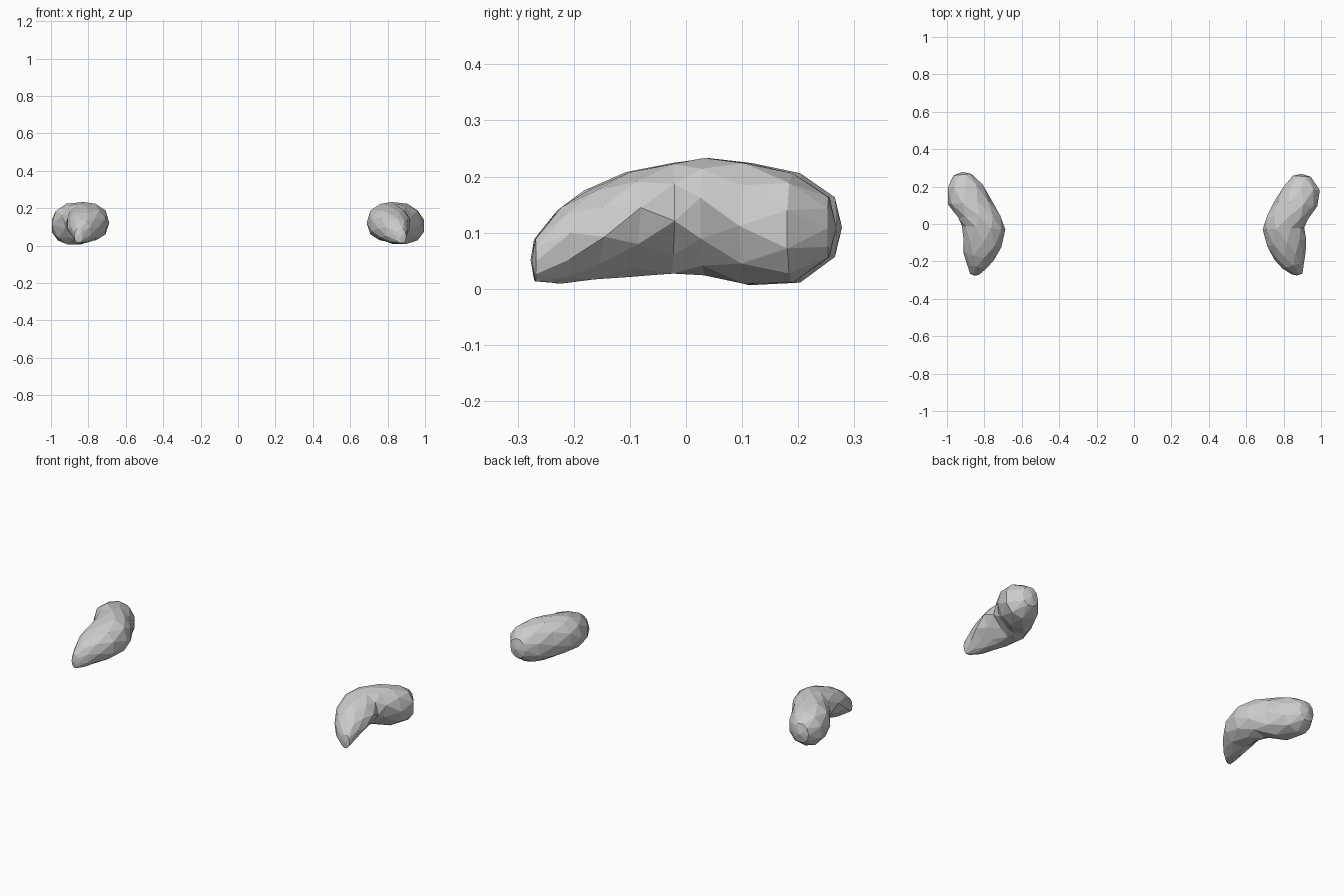
import bpy, bmesh, math
from mathutils import Vector

if "Cube" in bpy.data.objects:
    bpy.data.objects.remove(bpy.data.objects["Cube"])

SIDES = 10

# Cross-sections from back to front: convex edge x,y / concave edge x,y / bottom z, top z / undercut
RIGHT = [
    (.850, .258, .945, .252, .055, .165, 0),
    (.795, .200, .998, .180, .012, .205, 0),
    (.750, .120, .980, .095, .005, .228, .01),
    (.705, .040, .935, .025, .025, .232, .03),
    (.688, -.030, .910, -.020, .024, .226, .04),
    (.708, -.120, .925, -.080, .022, .207, .04),
    (.750, -.190, .918, -.145, .014, .178, .03),
    (.790, -.238, .912, -.205, .010, .145, .015),
    (.845, -.270, .900, -.267, .012, .090, 0),
]
LEFT = [
    (.870, .268, .965, .260, .055, .165, 0),
    (.805, .212, 1.00, .195, .012, .205, 0),
    (.760, .125, .995, .105, .003, .228, .01),
    (.710, .045, .945, .035, .025, .232, .03),
    (.688, -.030, .920, -.010, .024, .228, .04),
    (.705, -.125, .915, -.090, .022, .207, .04),
    (.750, -.195, .912, -.155, .014, .178, .03),
    (.790, -.242, .895, -.215, .010, .140, .015),
    (.830, -.272, .875, -.268, .014, .090, 0),
]


def curved_lobe(name, sections, side, back_y, front_y):
    """Faceted loft with alternating ring rotation, closed by blunt tips."""
    bm = bmesh.new()
    rings = []
    for i, (ax, ay, bx, by, zb, zt, cut) in enumerate(sections):
        a, b = Vector((ax, ay, 0)), Vector((bx, by, 0))
        mid, half = (a + b) / 2, (b - a) / 2
        out = half.normalized()
        ring = []
        for k in range(SIDES):
            t = 2 * math.pi * (k + .5 * (i % 2)) / SIDES
            c, s = math.cos(t), math.sin(t)
            # slightly squarer than an ellipse
            u = math.copysign(abs(c) ** .9, c)
            v = math.copysign(abs(s) ** .9, s)
            p = mid + half * u
            # tuck in the lower concave flank
            if c > 0 and s < 0:
                p -= out * cut * min(1, -2 * s * c)
            # widest line of the section sits just below mid height
            zm = zb + (zt - zb) * .48
            p.z = zm + v * ((zt - zm) if v > 0 else (zm - zb)) * 1.01
            p.x *= side
            ring.append(bm.verts.new(p))
        rings.append(ring)
    # staggered triangles between rings
    for i in range(len(rings) - 1):
        r, q = rings[i], rings[i + 1]
        for k in range(SIDES):
            n = (k + 1) % SIDES
            if i % 2 == 0:
                bm.faces.new((r[k], r[n], q[k]))
                bm.faces.new((r[n], q[n], q[k]))
            else:
                bm.faces.new((r[k], q[n], q[k]))
                bm.faces.new((r[k], r[n], q[n]))
    # end tips
    for ring, y in ((rings[0], back_y), (rings[-1], front_y)):
        centre = sum((v.co for v in ring), Vector()) / SIDES
        centre.y = y
        tip = bm.verts.new(centre)
        for k in range(SIDES):
            bm.faces.new((ring[k], ring[(k + 1) % SIDES], tip))
    bmesh.ops.recalc_face_normals(bm, faces=bm.faces)
    # merge coplanar triangles into larger flat facets
    bmesh.ops.dissolve_limit(bm, angle_limit=math.radians(6),
                             verts=bm.verts, edges=bm.edges)
    mesh = bpy.data.meshes.new(name)
    bm.to_mesh(mesh)
    bm.free()
    obj = bpy.data.objects.new(name, mesh)
    bpy.context.collection.objects.link(obj)
    return obj


curved_lobe("right_curved_lobe", RIGHT, 1, .268, -.275)
curved_lobe("left_curved_lobe", LEFT, -1, .278, -.277)
